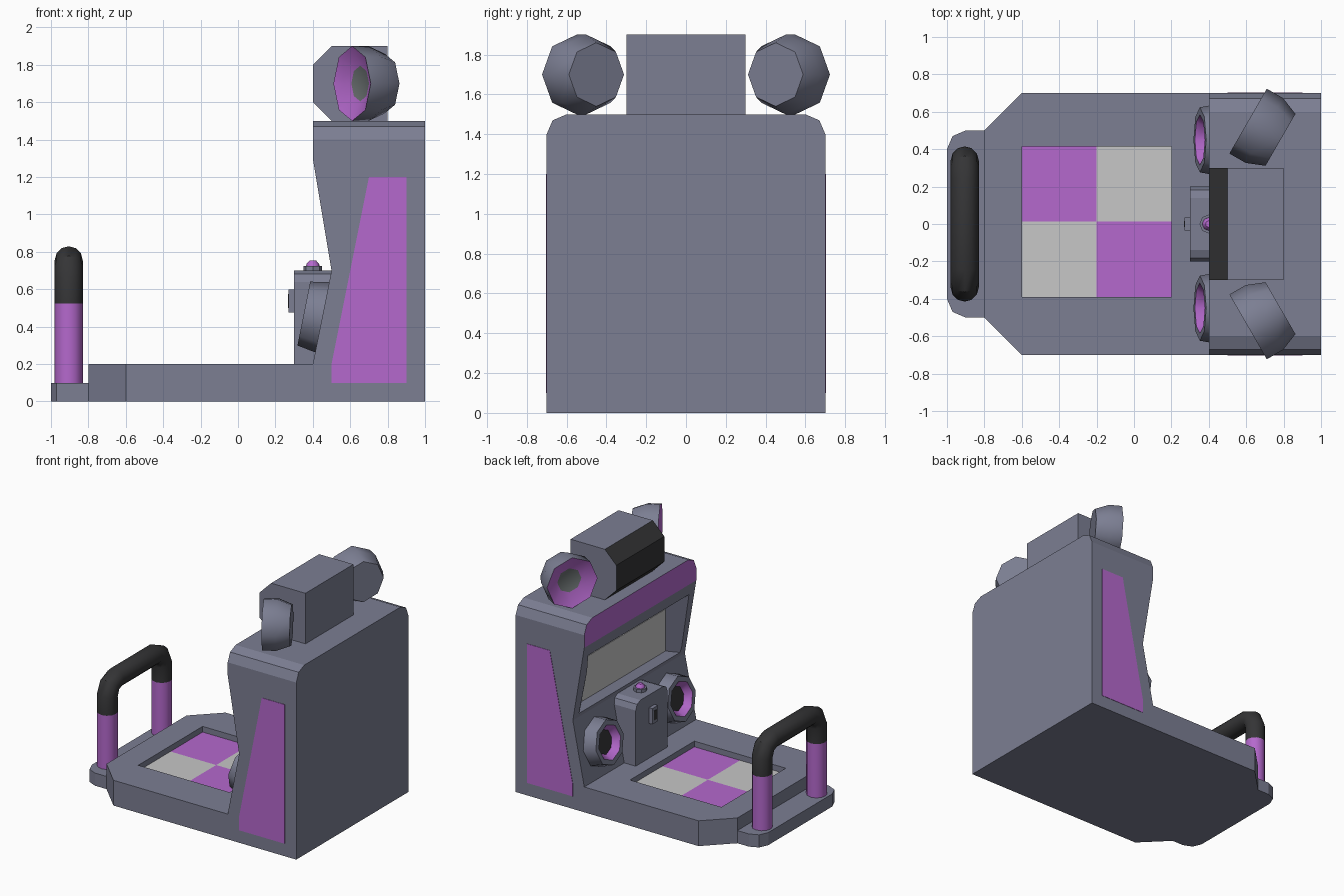
import bpy, bmesh, math
from mathutils import Vector

if "Cube" in bpy.data.objects:
    bpy.data.objects.remove(bpy.data.objects["Cube"])


def material(name, r, g, b):
    m = bpy.data.materials.new(name)
    m.diffuse_color = (r, g, b, 1)
    m.use_nodes = True
    m.node_tree.nodes["Principled BSDF"].inputs["Base Color"].default_value = m.diffuse_color
    return m


BODY = material("slate_grey", 0.2, 0.21, 0.29)
PINK = material("orchid_pink", 0.46, 0.14, 0.61)
WHITE = material("pale_grey", 0.57, 0.57, 0.57)
BLACK = material("near_black", 0.035, 0.035, 0.037)
CONE = material("mid_grey", 0.15, 0.17, 0.17)


def loft(name, rings, mats, rule=None, smooth=None):
    """Skin a row of equal rings with capped ends; rule(centre, segment) gives the material index."""
    bm = bmesh.new()
    vs = [[bm.verts.new(p) for p in ring] for ring in rings]
    n = len(rings[0])
    faces = [(bm.faces.new(vs[0]), -1), (bm.faces.new(vs[-1]), len(rings) - 1)]
    for s in range(len(rings) - 1):
        for i in range(n):
            j = (i + 1) % n
            faces.append((bm.faces.new((vs[s][i], vs[s][j], vs[s + 1][j], vs[s + 1][i])), s))
    if rule:
        for f, s in faces:
            f.material_index = rule(f.calc_center_median(), s)
    bmesh.ops.recalc_face_normals(bm, faces=bm.faces)
    me = bpy.data.meshes.new(name)
    bm.to_mesh(me)
    bm.free()
    for m in mats:
        me.materials.append(m)
    ob = bpy.data.objects.new(name, me)
    bpy.context.collection.objects.link(ob)
    if smooth:
        bpy.ops.object.select_all(action='DESELECT')
        ob.select_set(True)
        bpy.context.view_layer.objects.active = ob
        bpy.ops.object.shade_smooth_by_angle(angle=math.radians(smooth))
    return ob


def box(name, x, y, z, mat):
    return loft(name, [[(x[0], y[0], h), (x[1], y[0], h), (x[1], y[1], h), (x[0], y[1], h)] for h in z], [mat])


def extrude_z(name, outline, z0, z1, mat):
    return loft(name, [[(x, y, z) for x, y in outline] for z in (z0, z1)], [mat])


def cut(target, cutter):
    cutter.hide_render = True
    mod = target.modifiers.new("cut", 'BOOLEAN')
    mod.operation = 'DIFFERENCE'
    mod.solver = 'EXACT'
    mod.object = cutter
    bpy.context.view_layer.objects.active = target
    bpy.ops.object.modifier_apply(modifier=mod.name)
    bpy.data.objects.remove(cutter)


def circle(c, axis, r, n):
    axis = Vector(axis).normalized()
    side = Vector((0, 0, 1)).cross(axis) if abs(axis.z) < 0.99 else Vector((1, 0, 0))
    side.normalize()
    up = axis.cross(side)
    return [Vector(c) + r * (math.cos(a) * side + math.sin(a) * up)
            for a in (2 * math.pi * i / n for i in range(n))]


def turned(name, c, axis, steps, n, mats, rule=None, smooth=None):
    """Rings of (offset along axis, radius)."""
    a = Vector(axis).normalized()
    return loft(name, [circle(Vector(c) + a * t, a, r, n) for t, r in steps], mats, rule, smooth)


# cross-sections along y, lower towards the rounded top edges
def round_top(half, top, r):
    right = [(half, top - r), (half - 0.3 * r, top - 0.3 * r), (half - r, top)]
    return [(-y, z) for y, z in right] + right[::-1]


# cabinet with marquee face
cabinet = loft("cabinet", [
    [(1, y, 0), (1, y, t), (0.4, y, t), (0.4, y, 1.3), (0.5, y, 0.7), (0.4, y, 0.2), (0.4, y, 0)]
    for y, t in round_top(0.7, 1.5, 0.1)], [BODY, PINK],
    lambda c, s: int(c.x < 0.401 and c.z > 1.3))

# screen recess and screen
back = [Vector((0.55, y, z)) for y, z in ((-0.52, 0.77), (0.52, 0.77), (0.52, 1.1), (-0.52, 1.1))]
lip = [Vector((0.5 - (z - 0.7) / 6, y, z)) for y, z in ((-0.63, 0.73), (0.63, 0.73), (0.63, 1.21), (-0.63, 1.21))]
cut(cabinet, loft("screen_cutter", [back, [p + (p - q) * 0.3 for p, q in zip(lip, back)]], [BODY]))
box("screen", (0.545, 0.552), (-0.52, 0.52), (0.77, 1.1), WHITE)

# side panels
for s, label in ((-1, "front"), (1, "back")):
    shape = [(0.5, 0.1), (0.9, 0.1), (0.9, 1.2), (0.7, 1.2), (0.5, 0.2)]
    loft(label + "_side_panel", [[(x, s * y, z) for x, z in shape] for y in (0.698, 0.703)], [PINK])

# dance platform, recess and tiles
half = [(0.4, 0.7), (-0.6, 0.7), (-0.8, 0.5)]
platform = extrude_z("platform", half + [(x, -y) for x, y in half[::-1]], 0, 0.2, BODY)
cut(platform, box("pad_cutter", (-0.6, 0.2), (-0.39, 0.415), (0.15, 0.3), BODY))
for i in range(2):
    for j in range(2):
        x, y = -0.6 + 0.4 * i, -0.39 + 0.4025 * j
        box(f"tile_{i}{j}", (x, x + 0.4), (y, y + 0.4025), (0.148, 0.155), WHITE if i == j else PINK)

# rear step
half = [(-0.8, 0.5), (-0.9, 0.5), (-0.97, 0.47), (-1, 0.4)]
extrude_z("handle_step", half + [(x, -y) for x, y in half[::-1]], 0, 0.1, BODY)

# handrail: octagon-like tube swept along an arch
arch = [(0.34, 0.1), (0.34, 0.525), (0.34, 0.655), (0.31, 0.725), (0.24, 0.755)]
arch += [(-y, z) for y, z in arch[::-1]]
rings = []
for k, (y, z) in enumerate(arch):
    a, b = arch[max(k - 1, 0)], arch[min(k + 1, len(arch) - 1)]
    d = Vector((0, b[0] - a[0], b[1] - a[1]))
    if k in (1, len(arch) - 2):
        d = Vector((0, 0, 1 if k == 1 else -1))
    d.normalize()
    across = d.cross(Vector((1, 0, 0)))
    rings.append([Vector((-0.905, y, z)) + 0.075 * (math.cos(t) * Vector((1, 0, 0)) + math.sin(t) * across)
                  for t in (math.pi * i / 6 for i in range(12))])
loft("handrail", rings, [PINK, BLACK], lambda c, s: int(c.z > 0.525), 40)

# speakers: upper pair on the roof, lower pair on the slanted panel
for s, label in ((-1, "front"), (1, "back")):
    turned(label + "_upper_speaker", (0.61, s * 0.55, 1.7), (0.866, s * -0.5, 0),
           [(0.2, 0.16), (0.1, 0.2), (0, 0.2), (0.05, 0.095)], 8, [BODY, PINK, CONE],
           lambda c, k: {2: 1, 3: 2}.get(k, 0), 50)
    turned(label + "_lower_speaker", (0.352, s * 0.45, 0.47), (0.98, 0, -0.196),
           [(0.11, 0.193), (0, 0.174), (0, 0.135), (0.05, 0.095)], 8, [BODY, PINK, BLACK],
           lambda c, k: {2: 1, 3: 2}.get(k, 0), 50)

# light box on the roof with dark faceted front
shape = [(0.8, 1.5), (0.8, 1.9), (0.5, 1.9), (0.4, 1.8), (0.4, 1.6), (0.5, 1.5)]
loft("roof_light_box", [[(x, y, z) for x, z in shape] for y in (-0.3, 0.3)], [BODY, BLACK],
     lambda c, s: int(s == 0 and c.x < 0.48))

# control box with coin slot and button
loft("control_box", [[(0.3, y, 0.19), (0.5, y, 0.19), (0.5, y, t), (0.3, y, t)]
                     for y, t in round_top(0.2, 0.7, 0.06)], [BODY])
box("coin_frame", (0.27, 0.31), (-0.034, 0.034), (0.475, 0.6), BODY)
box("coin_slot", (0.267, 0.272), (-0.016, 0.016), (0.5, 0.575), BLACK)
turned("button_base", (0.4, 0, 0.69), (0, 0, 1), [(0, 0.05), (0.035, 0.05)], 8, [BODY])
turned("button", (0.4, 0, 0.72), (0, 0, 1), [(0, 0.036), (0.015, 0.034), (0.033, 0.018)], 8, [PINK], None, 50)
